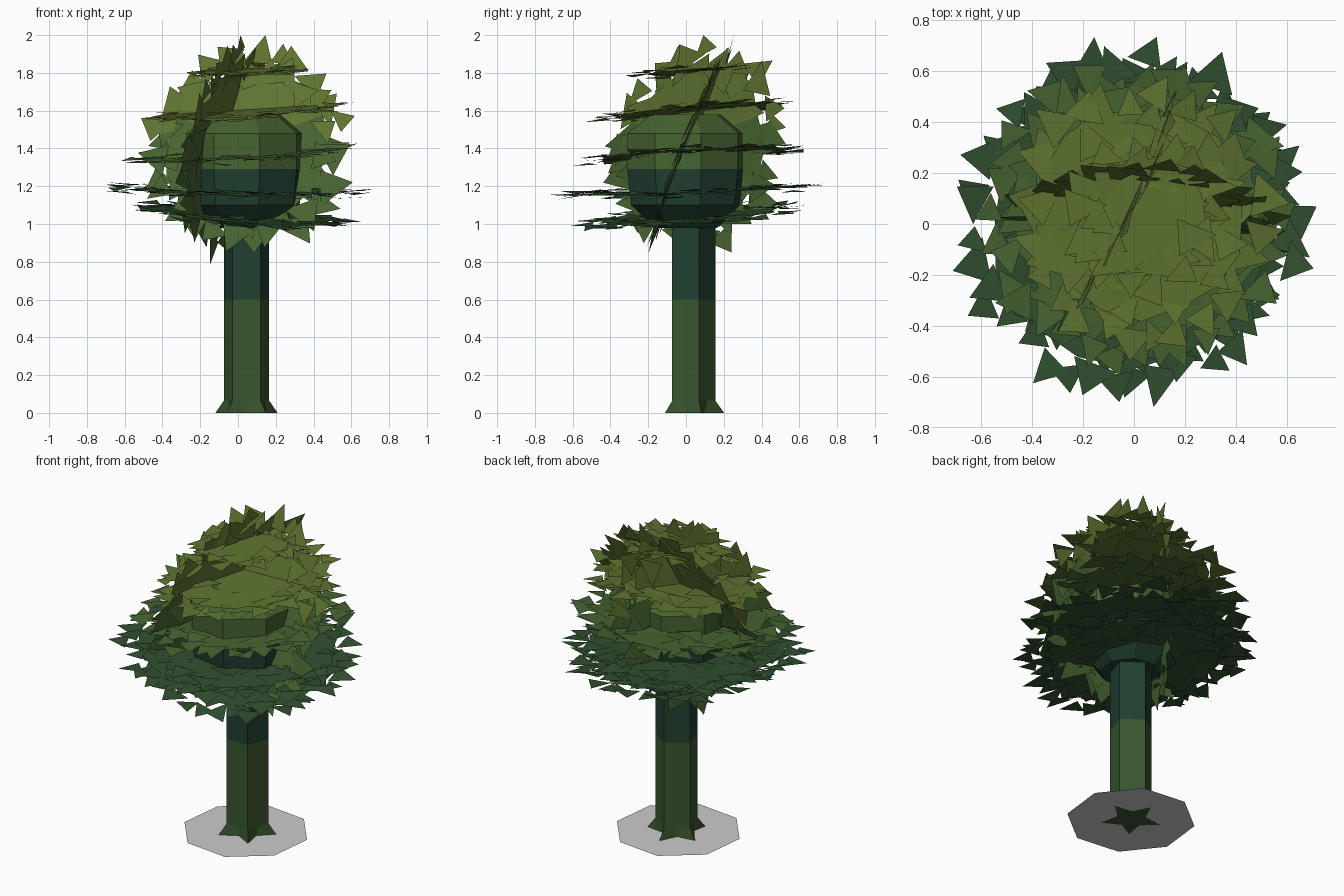
import bpy, math, random
from mathutils import Vector

if "Cube" in bpy.data.objects:
    bpy.data.objects.remove(bpy.data.objects["Cube"])

random.seed(4)


def mat(name, rgb):
    m = bpy.data.materials.new(name)
    m.diffuse_color = (*rgb, 1)
    m.use_nodes = True
    m.node_tree.nodes["Principled BSDF"].inputs["Base Color"].default_value = m.diffuse_color
    return m


TEAL = mat("deep_teal", (0.015, 0.050, 0.030))
DARK = mat("dark_green", (0.030, 0.078, 0.029))
BARK = mat("bark_green", (0.041, 0.092, 0.028))
MID = mat("mid_green", (0.062, 0.125, 0.030))
OLIVE = mat("olive_green", (0.112, 0.172, 0.030))


def build(name, verts, faces, mats=(), pick=None):
    me = bpy.data.meshes.new(name)
    me.from_pydata([tuple(v) for v in verts], [], faces)
    for m in mats:
        me.materials.append(m)
    if pick:
        for p in me.polygons:
            p.material_index = pick(p.center.z)
    me.update()
    ob = bpy.data.objects.new(name, me)
    bpy.context.collection.objects.link(ob)
    return ob


def ring(cx, cy, z, radii, n, start):
    return [Vector((cx + radii[i % len(radii)] * math.cos(start + math.tau * i / n),
                    cy + radii[i % len(radii)] * math.sin(start + math.tau * i / n), z))
            for i in range(n)]


def loft(name, rings, mats, pick):
    n = len(rings[0])
    verts = [v for r in rings for v in r]
    faces = [(k * n + i, k * n + (i + 1) % n, (k + 1) * n + (i + 1) % n, (k + 1) * n + i)
             for k in range(len(rings) - 1) for i in range(n)]
    faces += [tuple(reversed(range(n))), tuple(range(len(verts) - n, len(verts)))]
    return build(name, verts, faces, mats, pick)


# Five-sided trunk with a star-shaped root flare
AP = 0.126 * math.cos(math.pi / 5)
trunk = [ring(0.045, 0.029, z, r, 10, math.pi / 2) for z, r in (
    (0, (0.173, 0.085)), (0.065, (0.126, AP)), (0.6, (0.126, AP)), (1.02, (0.126, AP)))]
loft("trunk", trunk, [BARK, TEAL], lambda z: 0 if z < 0.6 else 1)

# Flat grey ground patch
build("ground_patch", ring(0.04, 0.02, 0.001, (0.37,), 8, 0.28), [tuple(range(8))])

# Eight-sided crown core
core = [ring(0.035, 0.0, z, (r,), 8, 0.25) for z, r in (
    (0.98, 0.17), (1.10, 0.30), (1.29, 0.32), (1.48, 0.32), (1.58, 0.19))]
loft("crown_core", core, [TEAL, MID], lambda z: 0 if z < 1.28 else 1)


def leaf_card(name, centre, u, v, ru, rv, size, mats, pick=None, rows=(1.0, 0.82, 0.62)):
    """Filled disc in the u, v plane, fringed with slightly tilted triangular leaves."""
    c, u, v = Vector(centre), Vector(u).normalized(), Vector(v).normalized()
    nrm = u.cross(v).normalized()
    verts, faces = [c.copy()], []
    n = 16
    for i in range(n):
        a = math.tau * i / n
        k = random.uniform(0.76, 0.86)
        verts.append(c + u * (ru * k * math.cos(a)) + v * (rv * k * math.sin(a)))
    faces += [(0, 1 + i, 1 + (i + 1) % n) for i in range(n)]
    for k in rows:
        count = max(6, int(math.tau * k * (ru + rv) / 2 / (size * 0.8)))
        for i in range(count):
            a = math.tau * (i + random.uniform(-0.4, 0.4)) / count
            kk = (k - 0.08) * random.uniform(0.9, 1.06)
            p = (c + u * (ru * kk * math.cos(a)) + v * (rv * kk * math.sin(a))
                 + nrm * random.uniform(-0.015, 0.015))
            t = a + random.uniform(-0.7, 0.7)
            s = size * random.uniform(0.5, 0.8)
            b = len(verts)
            for j in range(3):
                w = t + j * math.tau / 3 + random.uniform(-0.25, 0.25)
                verts.append(p + (u * math.cos(w) + v * math.sin(w)) * s
                             + nrm * random.uniform(-0.012, 0.012))
            faces.append((b, b + 1, b + 2))
    return build(name, verts, faces, mats, pick)


# Stacked leaf layers: centre, slope in x and y, radius, material
LAYERS = [
    ((0.03, 0.03, 1.045), -0.08, 0.085, 0.59, DARK),
    ((0.00, 0.01, 1.175), -0.02, 0.04, 0.69, DARK),
    ((0.01, 0.04, 1.37), 0.055, 0.055, 0.60, MID),
    ((0.03, 0.04, 1.60), 0.065, 0.085, 0.51, OLIVE),
    ((0.05, 0.03, 1.81), 0.05, 0.08, 0.29, OLIVE),
]
for i, (c, sx, sy, r, m) in enumerate(LAYERS):
    leaf_card(f"leaf_layer_{i + 1}", c, (1, 0, sx), (0, 1, sy), r, r, 0.13, [m])

# Two leaning upright leaf cards crossing through the crown
for name, c, u, v, ru, drift in (
        ("upright_leaves_across", (0.04, 0.02, 1.42), (1, -0.08, 0), (0, 0.39, 1), 0.55, 0.06),
        ("upright_leaves_along", (-0.08, 0.03, 1.42), (0.45, 1, 0), (0.12, 0.0, 1), 0.50, 0.14)):
    ob = leaf_card(name, c, u, v, ru, 0.56, 0.15, [MID, OLIVE],
                   lambda z: 0 if z < 1.5 else 1, (1.0, 0.84))
    # Keep the crown tip at full height and narrow the upper half, drifting along the card
    vs = ob.data.vertices
    top = max(w.co.z for w in vs)
    axis, mid = Vector(u).normalized(), Vector(c)
    for w in vs:
        h = (w.co.z - 1.42) / (top - 1.42)
        if h > 0:
            w.co += axis * (drift - 0.16 * (w.co - mid).dot(axis)) * h
            w.co.z = 1.42 + h * 0.58
